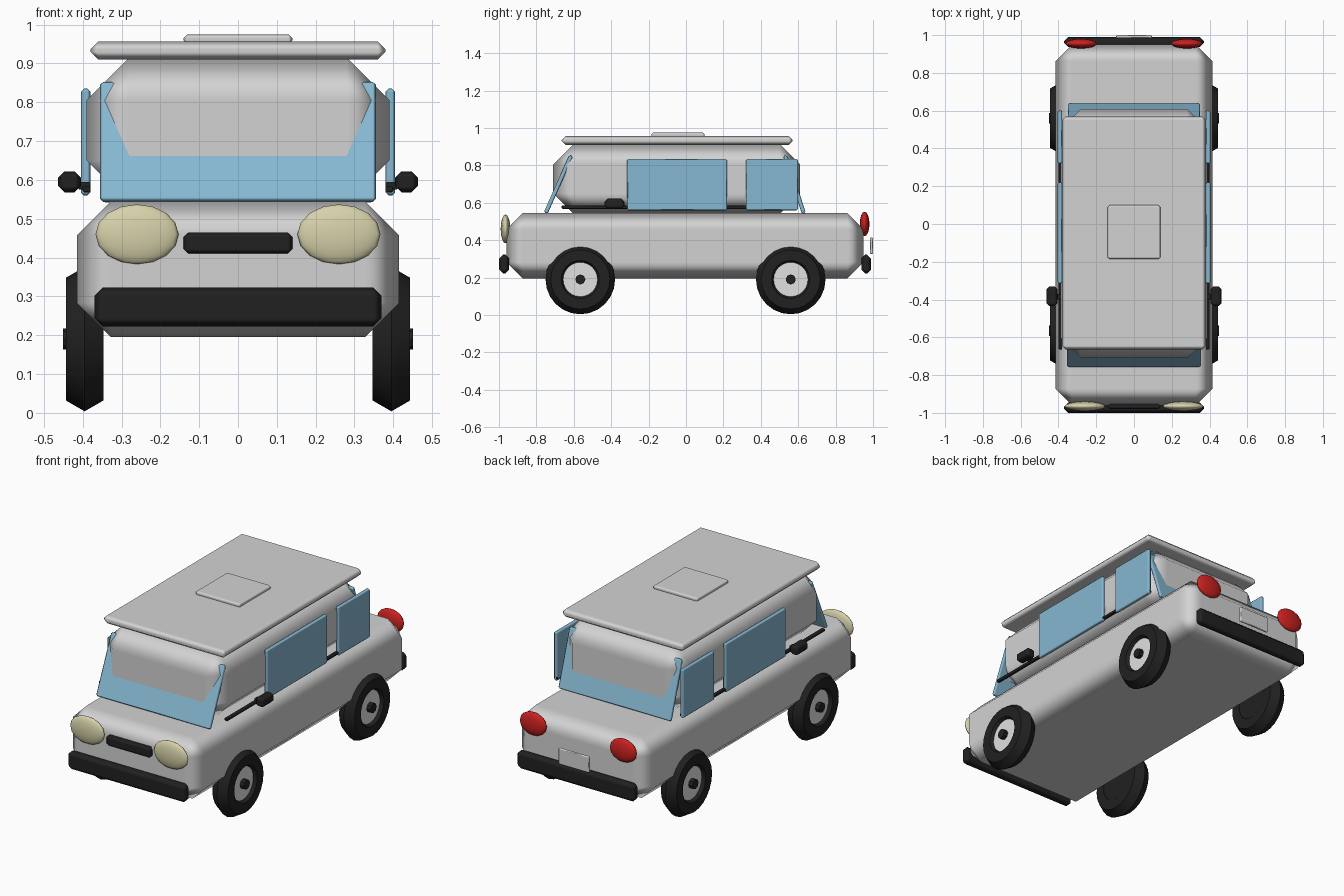
import bpy
from math import radians, pi

cube = bpy.data.objects.get("Cube")
if cube:
    bpy.data.objects.remove(cube, do_unlink=True)


def material(name, rgb):
    m = bpy.data.materials.new(name)
    m.use_nodes = True
    m.diffuse_color = (*rgb, 1)
    node = next(n for n in m.node_tree.nodes if n.type == 'BSDF_PRINCIPLED')
    node.inputs["Base Color"].default_value = (*rgb, 1)
    return m


PAINT = material("light_grey_paint", (0.65, 0.65, 0.65))
RIM = material("pale_rim", (0.75, 0.75, 0.75))
GLASS = material("blue_glass", (0.24, 0.48, 0.64))
BLACK = material("black_rubber", (0.015, 0.015, 0.015))
CREAM = material("cream_lamp", (0.68, 0.64, 0.40))
RED = material("red_lamp", (0.60, 0.015, 0.015))


def finish(name, mat):
    ob = bpy.context.object
    ob.name = name
    ob.data.name = name
    ob.data.materials.append(mat)
    return ob


def box(name, mat, x, y, z, bevel, tilt=0):
    """Chamfered box from (min, max) ranges, tilted about x."""
    mid = [(a + b) / 2 for a, b in (x, y, z)]
    size = [b - a for a, b in (x, y, z)]
    bpy.ops.mesh.primitive_cube_add(size=1, location=mid)
    ob = finish(name, mat)
    ob.scale = size
    bpy.ops.object.transform_apply(location=False, rotation=False, scale=True)
    ob.rotation_euler.x = radians(tilt)
    bpy.ops.object.shade_smooth()
    mod = ob.modifiers.new("chamfer", 'BEVEL')
    mod.width = bevel
    mod.segments = 1
    mod.harden_normals = True
    return ob


def side_box(name, mat, side, x, *rest):
    return box(name, mat, sorted(side * v for v in x), *rest)


def disc(name, mat, x, y, z, radius, width, sides):
    bpy.ops.mesh.primitive_cylinder_add(vertices=sides, radius=radius, depth=width,
                                        location=(x, y, z), rotation=(0, pi / 2, 0))
    finish(name, mat)
    bpy.ops.object.shade_smooth_by_angle(angle=radians(35))


def lamp(name, mat, location, radii):
    bpy.ops.mesh.primitive_uv_sphere_add(segments=16, ring_count=8, radius=1,
                                         location=location)
    finish(name, mat).scale = radii
    bpy.ops.object.shade_smooth()


# Body shell, cabin, roof and hatch
box("lower_body", PAINT, (-.415, .415), (-.96, .95), (.195, .545), .088)
box("cabin", PAINT, (-.39, .39), (-.71, .61), (.54, .915), .11)
box("roof", PAINT, (-.38, .38), (-.665, .57), (.91, .956), .02)
box("roof_hatch", PAINT, (-.14, .14), (-.185, .1), (.95, .975), .01)

# Tilted front and rear glass
box("windscreen", GLASS, (-.355, .355), (-.693, -.671), (.53, .866), .008, -24)
box("rear_window", GLASS, (-.35, .35), (.569, .591), (.535, .86), .008, 18)

# Bumpers, grille and rear plate
box("front_bumper", BLACK, (-.37, .37), (-1, -.945), (.222, .323), .022)
box("rear_bumper", BLACK, (-.37, .37), (.937, .99), (.222, .323), .022)
box("grille", BLACK, (-.14, .14), (-.98, -.94), (.41, .465), .012)
box("rear_plate", PAINT, (-.095, .095), (.984, 1), (.325, .415), .005)

for side, label in ((1, "left"), (-1, "right")):
    # Side glass, trim strip and mirror
    side_box(label + "_front_window", GLASS, side, (.38, .405), (-.315, .22), (.56, .835), .008)
    side_box(label + "_rear_window", GLASS, side, (.38, .405), (.32, .6), (.56, .835), .008)
    side_box(label + "_trim_strip", BLACK, side, (.38, .4), (-.665, .6), (.568, .585), .004)
    side_box(label + "_mirror", BLACK, side, (.405, .463), (-.435, -.33), (.568, .622), .016)
    side_box(label + "_mirror_arm", BLACK, side, (.38, .412), (-.4, -.37), (.575, .595), .004)

    # Lamps
    lamp(label + "_headlight", CREAM, (side * .26, -.965, .46), (.107, .026, .077))
    lamp(label + "_tail_light", RED, (side * .28, .955, .487), (.083, .026, .065))

    # Wheels
    for end, y in (("front", -.565), ("rear", .56)):
        name = label + "_" + end
        bpy.ops.mesh.primitive_torus_add(major_segments=24, minor_segments=6,
                                         major_radius=.13, minor_radius=.056,
                                         location=(side * .395, y, .19),
                                         rotation=(0, pi / 2, 0))
        finish(name + "_tire", BLACK)
        bpy.ops.object.shade_smooth_by_angle(angle=radians(30))
        disc(name + "_wheel_back", BLACK, side * .373, y, .19, .1, .05, 24)
        disc(name + "_rim", RIM, side * .41, y, .19, .094, .032, 24)
        disc(name + "_hub", BLACK, side * .435, y, .19, .027, .032, 8)
